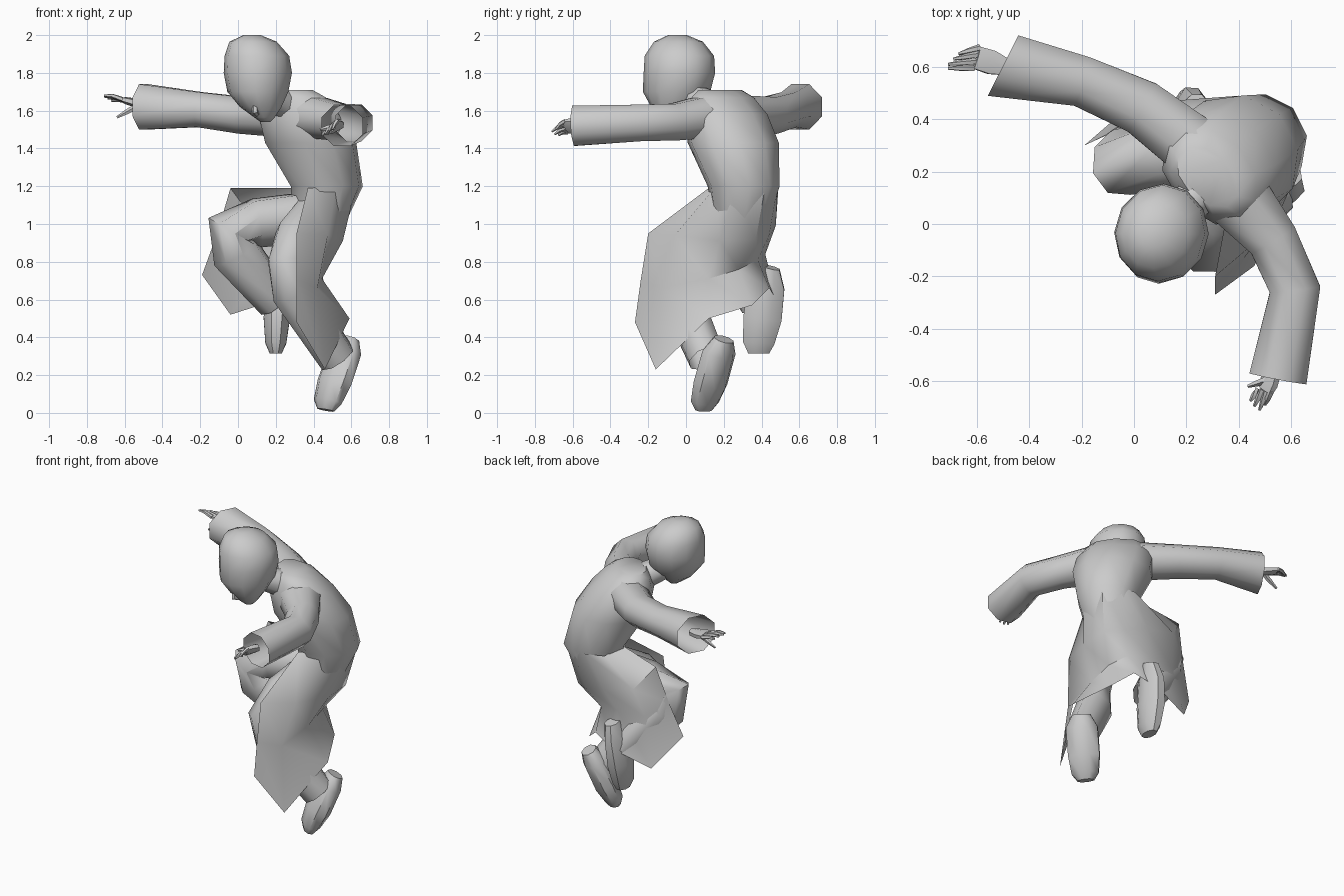
import bpy
import math
from mathutils import Vector

FACING = Vector((-0.7, -0.7, 0))   # the figure faces the front left
SIDE = Vector((0.7, -0.7, 0))
UP = Vector((0, 0, 1))


def add_mesh(name, verts, faces, angle=50):
    mesh = bpy.data.meshes.new(name)
    mesh.from_pydata([tuple(v) for v in verts], [], faces)
    obj = bpy.data.objects.new(name, mesh)
    bpy.context.collection.objects.link(obj)
    bpy.ops.object.select_all(action='DESELECT')
    obj.select_set(True)
    bpy.context.view_layer.objects.active = obj
    bpy.ops.object.mode_set(mode='EDIT')
    bpy.ops.mesh.select_all(action='SELECT')
    bpy.ops.mesh.normals_make_consistent(inside=False)
    bpy.ops.object.mode_set(mode='OBJECT')
    bpy.ops.object.shade_smooth_by_angle(angle=math.radians(angle))
    return obj


def tube(name, rings, hint=UP, sides=8, caps=(True, True), flat=False, end=None):
    """Loft of ellipses: each ring is x, y, z, half width, half height."""
    centres = [Vector(r[:3]) for r in rings]
    verts, faces = [], []
    for i, r in enumerate(rings):
        a, b = centres[max(i - 1, 0)], centres[min(i + 1, len(rings) - 1)]
        c = centres[i]
        t = (c - a).normalized() + (b - c).normalized()
        t = UP if flat else t.normalized()
        if end and i == len(rings) - 1:
            t = Vector(end).normalized()
        u = t.cross(hint).normalized()
        v = u.cross(t)
        for k in range(sides):
            ang = 2 * math.pi * (k + 0.5) / sides
            verts.append(c + u * r[3] * math.cos(ang) + v * r[4] * math.sin(ang))
    for i in range(len(rings) - 1):
        for k in range(sides):
            j = (k + 1) % sides
            faces.append((i * sides + k, i * sides + j,
                          (i + 1) * sides + j, (i + 1) * sides + k))
    if caps[0]:
        faces.append(tuple(range(sides)))
    if caps[1]:
        n = (len(rings) - 1) * sides
        faces.append(tuple(range(n, n + sides)))
    return add_mesh(name, verts, faces)


def sheet(name, columns):
    """Open cloth panel through columns of points."""
    n = len(columns[0])
    verts = [p for col in columns for p in col]
    faces = [(i * n + j, (i + 1) * n + j, (i + 1) * n + j + 1, i * n + j + 1)
             for i in range(len(columns) - 1) for j in range(n - 1)]
    return add_mesh(name, verts, faces, 50)


def hand(name, wrist, palm, tips, thumb, spread):
    """Flat palm, four fingers and a thumb."""
    w, p = Vector(wrist), Vector(palm)
    s = Vector(spread)
    k = s.length
    tube(name + "_palm", [(*w, 0.028, 0.025), (*w.lerp(p, 0.6), k * 1.25, 0.024),
                          (*p, k * 1.2, 0.018)], hint=s.cross(p - w), sides=6)
    for i, tip in enumerate(tips):
        base = p + s * (i / 1.5 - 1)
        end = Vector(tip)
        mid = base.lerp(end, 0.55) + Vector((0, 0, 0.008))
        tube(name + "_finger", [(*base, 0.013, 0.013), (*mid, 0.012, 0.011),
                                (*end, 0.006, 0.006)], hint=FACING, sides=5)
    base, end = w.lerp(p, 0.4), Vector(thumb)
    tube(name + "_thumb", [(*base, 0.018, 0.016), (*base.lerp(end, 0.6), 0.014, 0.012),
                           (*end, 0.007, 0.006)], hint=FACING, sides=5)


# Torso, hunched forward
tube("torso", [(0.42, 0.29, 0.98, 0.15, 0.13), (0.47, 0.305, 1.20, 0.19, 0.195),
               (0.385, 0.25, 1.43, 0.25, 0.24), (0.325, 0.215, 1.58, 0.245, 0.20),
               (0.30, 0.195, 1.67, 0.20, 0.14), (0.28, 0.18, 1.71, 0.14, 0.09)],
     hint=FACING, sides=10, flat=True)

# Head and neck
tube("neck", [(0.28, 0.15, 1.61, 0.09, 0.09), (0.13, -0.01, 1.69, 0.07, 0.07)])
tube("head", [(0.075, -0.045, 2.0, 0.045, 0.05), (0.08, -0.04, 1.965, 0.125, 0.13),
              (0.10, -0.035, 1.89, 0.17, 0.185), (0.105, -0.035, 1.80, 0.18, 0.19),
              (0.105, -0.05, 1.70, 0.16, 0.18), (0.12, -0.07, 1.62, 0.11, 0.115),
              (0.14, -0.085, 1.565, 0.055, 0.06), (0.145, -0.085, 1.54, 0.025, 0.03)],
     hint=Vector((-0.3, -1, 0)), sides=12, flat=True)
tube("nose", [(0.085, -0.165, 1.66, 0.012, 0.012), (0.09, -0.17, 1.595, 0.018, 0.018),
              (0.105, -0.14, 1.58, 0.012, 0.012)], hint=FACING, sides=5)

# Wide sleeves, open at the cuffs
tube("right_sleeve", [(0.26, 0.27, 1.57, 0.13, 0.12), (0.03, 0.445, 1.575, 0.115, 0.105),
                      (-0.20, 0.545, 1.605, 0.105, 0.10), (-0.50, 0.605, 1.62, 0.14, 0.13)],
     caps=(True, False), end=(-0.89, 0.45, 0))
tube("left_sleeve", [(0.38, 0.12, 1.57, 0.14, 0.12), (0.53, -0.06, 1.54, 0.105, 0.105),
                     (0.615, -0.25, 1.535, 0.105, 0.105), (0.55, -0.59, 1.52, 0.12, 0.115)],
     caps=(True, False))

# Hands
hand("right_hand", (-0.46, 0.59, 1.62), (-0.60, 0.635, 1.655),
     [(-0.71, 0.595, 1.68), (-0.71, 0.61, 1.675), (-0.69, 0.63, 1.665), (-0.67, 0.65, 1.65)],
     (-0.64, 0.60, 1.565), (0.012, 0.04, -0.005))
hand("left_hand", (0.54, -0.56, 1.525), (0.50, -0.635, 1.515),
     [(0.445, -0.675, 1.47), (0.46, -0.695, 1.475), (0.48, -0.71, 1.49), (0.50, -0.69, 1.50)],
     (0.435, -0.62, 1.50), (0.025, -0.005, 0.03))

# Trouser legs, bent at the knees
tube("left_trouser", [(0.42, 0.26, 1.06, 0.12, 0.12), (0.31, 0.03, 0.94, 0.11, 0.12),
                      (0.265, -0.08, 0.80, 0.11, 0.115), (0.29, -0.04, 0.64, 0.12, 0.115),
                      (0.525, 0.11, 0.29, 0.105, 0.10)], hint=SIDE, caps=(True, False))
tube("right_trouser", [(0.40, 0.30, 1.04, 0.14, 0.14), (0.10, 0.26, 1.005, 0.135, 0.14),
                       (-0.05, 0.235, 0.97, 0.13, 0.13), (-0.015, 0.255, 0.85, 0.14, 0.125),
                       (0.20, 0.38, 0.59, 0.105, 0.105)], hint=SIDE, caps=(True, False))

# Long robe skirt, open at the front, hanging over both thighs
sheet("robe_skirt", [
    [(0.37, 0.12, 1.19), (0.31, -0.20, 0.95), (0.31, -0.24, 0.70), (0.31, -0.27, 0.48)],
    [(0.52, 0.16, 1.20), (0.475, -0.06, 0.94), (0.42, -0.13, 0.66), (0.46, -0.16, 0.23)],
    [(0.625, 0.26, 1.20), (0.555, 0.18, 0.91), (0.445, 0.12, 0.71), (0.59, 0.12, 0.50)],
    [(0.61, 0.42, 1.20), (0.55, 0.37, 0.92), (0.44, 0.28, 0.76), (0.48, 0.35, 0.57)],
    [(0.51, 0.485, 1.20), (0.44, 0.44, 0.94), (0.37, 0.38, 0.81), (0.37, 0.44, 0.66)],
    [(0.40, 0.49, 1.20), (0.29, 0.475, 0.99), (0.22, 0.42, 0.84), (0.21, 0.48, 0.60)],
    [(0.31, 0.43, 1.19), (0.07, 0.465, 1.04), (0.03, 0.40, 0.84), (-0.04, 0.43, 0.52)],
    [(0.31, 0.24, 1.19), (-0.04, 0.38, 1.19), (-0.11, 0.34, 0.95), (-0.19, 0.30, 0.73)],
])

# Shoes, toes pointing down
tube("left_shoe", [(0.59, 0.20, 0.39, 0.06, 0.05), (0.565, 0.175, 0.32, 0.105, 0.075),
                   (0.51, 0.13, 0.16, 0.105, 0.08), (0.475, 0.10, 0.06, 0.09, 0.06),
                   (0.465, 0.095, 0.015, 0.055, 0.035)], hint=SIDE.cross(UP))
tube("right_shoe", [(0.24, 0.45, 0.77, 0.05, 0.05), (0.22, 0.425, 0.67, 0.105, 0.065),
                    (0.205, 0.405, 0.50, 0.11, 0.075), (0.20, 0.385, 0.37, 0.09, 0.06),
                    (0.20, 0.385, 0.315, 0.06, 0.035)], hint=Vector((1, 0, 0)))
